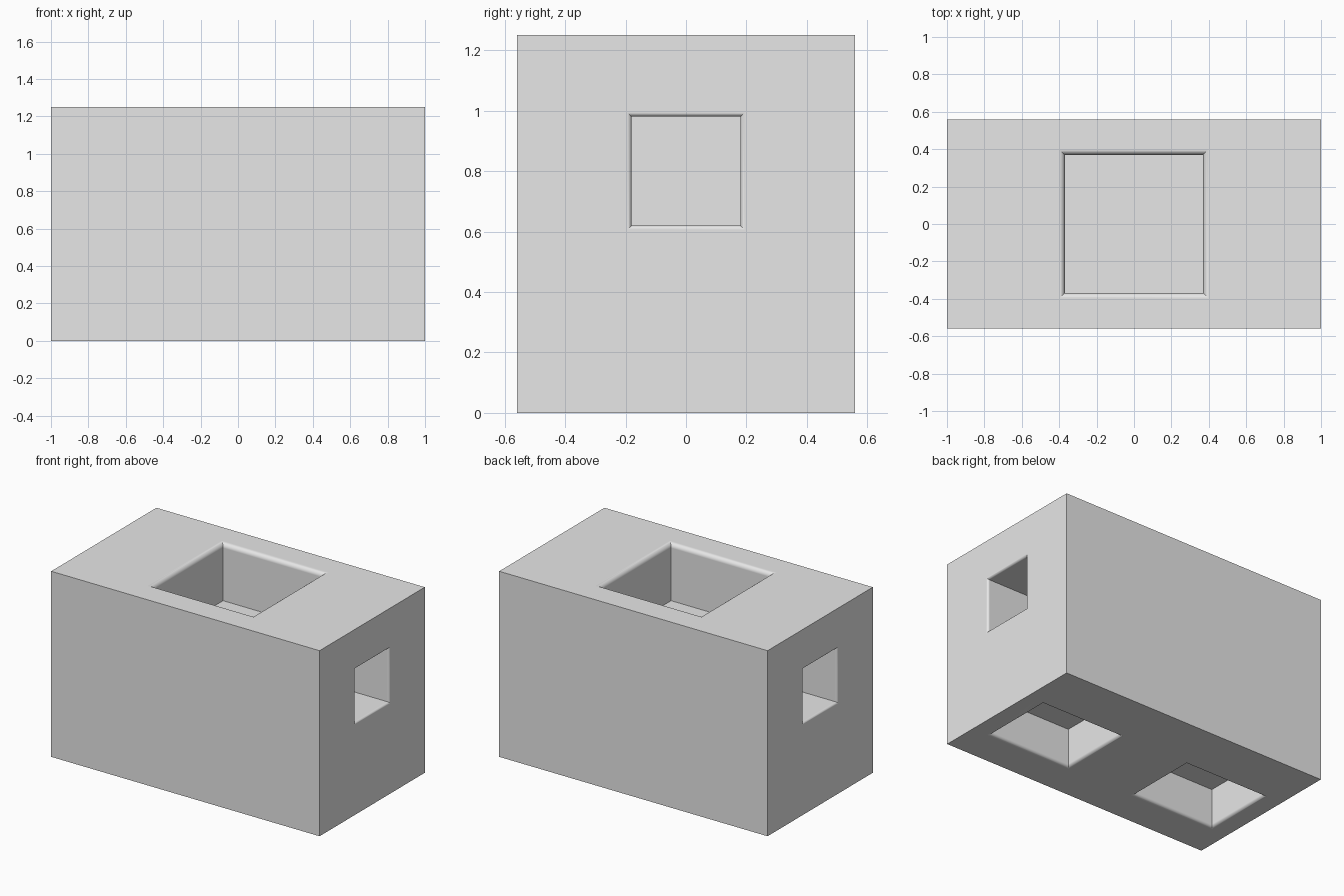
import bpy, bmesh, math
from mathutils import Matrix

cube = bpy.data.objects.get("Cube")
if cube:
    bpy.data.objects.remove(cube, do_unlink=True)

WIDTH, DEPTH, HEIGHT = 2.0, 1.12, 1.25

grey = bpy.data.materials.new("light_grey")
grey.use_nodes = True
colour = (0.8, 0.8, 0.8, 1.0)
grey.diffuse_color = colour
grey.node_tree.nodes["Principled BSDF"].inputs["Base Color"].default_value = colour


def add_object(name, bm):
    bmesh.ops.recalc_face_normals(bm, faces=bm.faces)
    mesh = bpy.data.meshes.new(name)
    bm.to_mesh(mesh)
    bm.free()
    mesh.materials.append(grey)
    obj = bpy.data.objects.new(name, mesh)
    bpy.context.collection.objects.link(obj)
    return obj


def pocket_cutter(name, place, half_a, half_b, depth, radius, steps=6):
    """Rectangular plug along local -z whose mouth flares out in a rounded rim."""
    profile = [(radius, 0.05)]
    for i in range(steps + 1):
        t = math.pi / 2 * i / steps
        profile.append((radius * (1 - math.sin(t)), -radius * (1 - math.cos(t))))
    profile.append((0, -depth))
    bm = bmesh.new()
    rings = []
    for grow, z in profile:
        a, b = half_a + grow, half_b + grow
        rings.append([bm.verts.new(place @ Matrix.Translation((x, y, z)).translation)
                      for x, y in ((-a, -b), (a, -b), (a, b), (-a, b))])
    for low, high in zip(rings, rings[1:]):
        for i in range(4):
            j = (i + 1) % 4
            bm.faces.new((low[i], low[j], high[j], high[i]))
    bm.faces.new(rings[0])
    bm.faces.new(rings[-1])
    cutter = add_object(name, bm)
    cutter.hide_render = True
    return cutter


# Solid block
bm = bmesh.new()
bmesh.ops.create_cube(bm, size=1)
bmesh.ops.scale(bm, vec=(WIDTH, DEPTH, HEIGHT), verts=bm.verts)
bmesh.ops.translate(bm, vec=(0, 0, HEIGHT / 2), verts=bm.verts)
block = add_object("block_body", bm)

# Top pocket
cutters = [pocket_cutter("top_pocket_cutter", Matrix.Translation((0, 0, HEIGHT)),
                         0.37, 0.37, 0.385, 0.03)]

# One pocket in each end and two in the underside
for side, label in ((1, "left"), (-1, "right")):
    end = Matrix.Translation((side * WIDTH / 2, 0, 0.8)) @ Matrix.Rotation(side * math.pi / 2, 4, 'Y')
    cutters.append(pocket_cutter(label + "_end_pocket_cutter", end, 0.18, 0.18, 0.4, 0.015))
    base = Matrix.Translation((side * 0.565, -0.06, 0)) @ Matrix.Rotation(math.pi, 4, 'X')
    cutters.append(pocket_cutter(label + "_base_pocket_cutter", base, 0.3, 0.24, 0.26, 0.02))

# Carve the pockets
bpy.ops.object.select_all(action='DESELECT')
block.select_set(True)
bpy.context.view_layer.objects.active = block
for cutter in cutters:
    cut = block.modifiers.new(cutter.name, 'BOOLEAN')
    cut.operation = 'DIFFERENCE'
    cut.solver = 'EXACT'
    cut.object = cutter
    bpy.ops.object.modifier_apply(modifier=cut.name)
for cutter in cutters:
    bpy.data.objects.remove(cutter, do_unlink=True)

# Rounded rims shade smoothly while the large faces stay flat
bpy.ops.object.shade_smooth_by_angle(angle=math.radians(30))
normals = block.modifiers.new("flat_faces", 'WEIGHTED_NORMAL')
normals.keep_sharp = True
